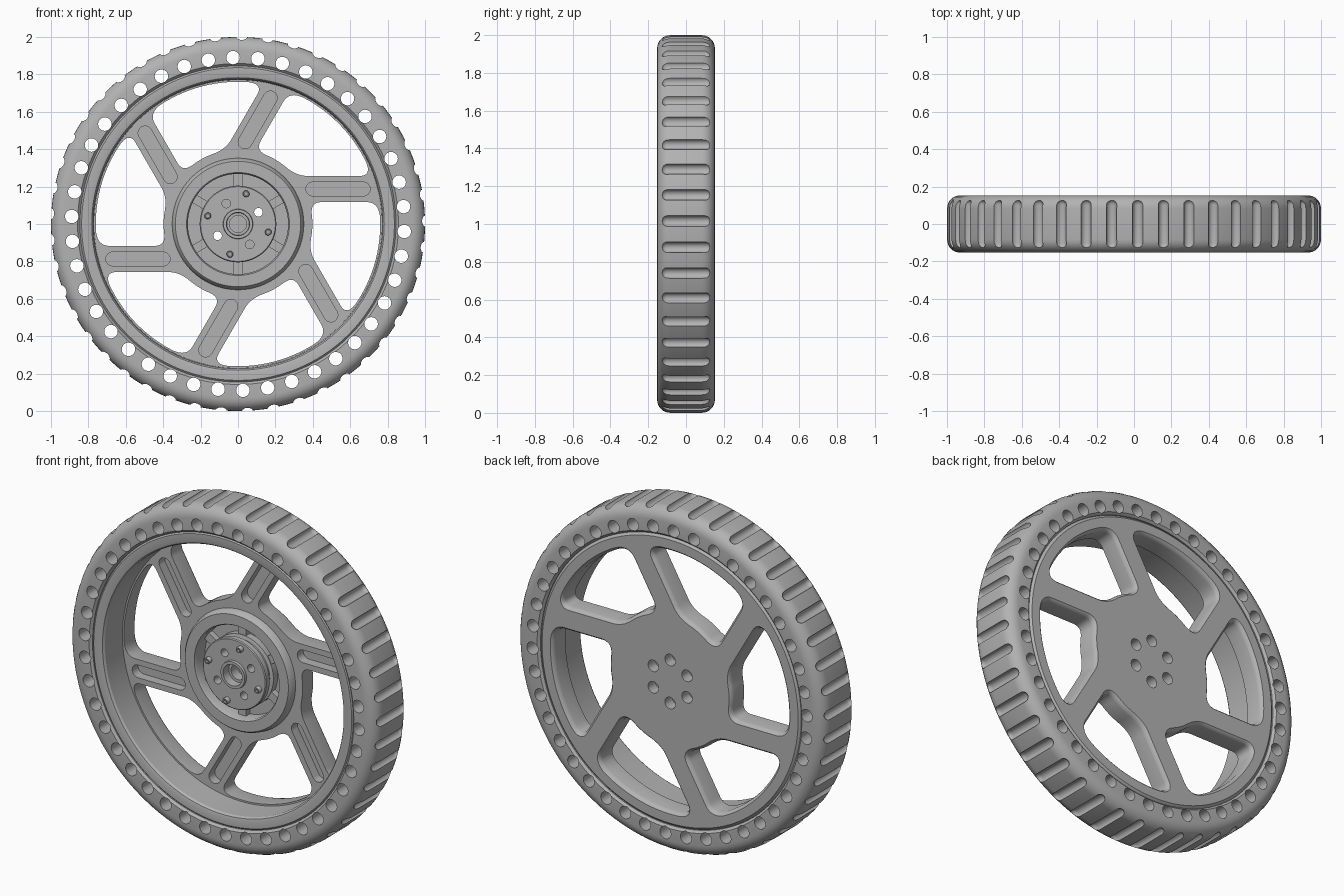
import bpy, bmesh
from math import sin, cos, pi, radians, sqrt, atan2
from mathutils import Vector

if "Cube" in bpy.data.objects:
    bpy.data.objects.remove(bpy.data.objects["Cube"])

grey = bpy.data.materials.new("mid grey")
grey.use_nodes = True
COLOUR = (0.45, 0.45, 0.45, 1)
grey.diffuse_color = COLOUR
grey.node_tree.nodes["Principled BSDF"].inputs["Base Color"].default_value = COLOUR

AXLE = 1.0  # height of the wheel centre


def loft(bm, rings, closed=False):
    """Skin a list of equal-length rings of (x, y, z) points."""
    rows = [[bm.verts.new(p) for p in ring] for ring in rings]
    n = len(rows[0])
    pairs = list(zip(rows, rows[1:]))
    if closed:
        pairs.append((rows[-1], rows[0]))
    for a, b in pairs:
        for i in range(n):
            j = (i + 1) % n
            bm.faces.new((a[i], a[j], b[j], b[i]))
    if not closed:
        bm.faces.new(rows[0])
        bm.faces.new(rows[-1])


def lathe(bm, profile, n, u=0, v=0, closed=False):
    """Turn (radius, y) points about an axis along y through (u, v)."""
    loft(bm, [[(u + r * cos(2 * pi * k / n), y, AXLE + v + r * sin(2 * pi * k / n))
               for k in range(n)] for r, y in profile], closed)


def prism(bm, outline, layers):
    """Stack an outline along y, growing it outwards by each layer's offset."""
    rings = []
    n = len(outline)
    for y, grow in layers:
        ring = []
        for i, p in enumerate(outline):
            t = (outline[(i + 1) % n] - outline[i - 1]).normalized()
            q = p + Vector((t.y, -t.x)) * grow
            ring.append((q.x, y, AXLE + q.y))
        rings.append(ring)
    loft(bm, rings)


def finish(name, bm, cutter=False):
    bmesh.ops.recalc_face_normals(bm, faces=bm.faces)
    mesh = bpy.data.meshes.new(name)
    bm.to_mesh(mesh)
    bm.free()
    obj = bpy.data.objects.new(name, mesh)
    bpy.context.scene.collection.objects.link(obj)
    mesh.materials.append(grey)
    obj.hide_render = cutter
    return obj


def select(obj):
    bpy.ops.object.select_all(action='DESELECT')
    obj.select_set(True)
    bpy.context.view_layer.objects.active = obj


def cut(obj, bm):
    cutter = finish("cutter", bm, True)
    mod = obj.modifiers.new("cut", 'BOOLEAN')
    mod.operation, mod.solver, mod.object = 'DIFFERENCE', 'EXACT', cutter
    select(obj)
    bpy.ops.object.modifier_apply(modifier=mod.name)
    bpy.data.objects.remove(cutter)


def smooth(obj):
    select(obj)
    bpy.ops.object.shade_smooth_by_angle(angle=radians(32))


def around(count, phase, radius):
    for k in range(count):
        a = radians(phase) + 2 * pi * k / count
        yield radius * cos(a), radius * sin(a)


def turned(points, a):
    return [Vector((p.x * cos(a) - p.y * sin(a), p.x * sin(a) + p.y * cos(a))) for p in points]


# Tyre: rounded section with through holes and scooped tread grooves
shoulder = [(0.93 + 0.07 * sin(t * pi / 12), 0.083 + 0.07 * cos(t * pi / 12)) for t in range(7)]
half = [(0.845, 0.14), (0.858, 0.153)] + shoulder
bm = bmesh.new()
lathe(bm, half + [(r, -y) for r, y in reversed(half)], 180, closed=True)
tyre = finish("tyre", bm)
bm = bmesh.new()
for u, v in around(42, 91.7, 0.89):
    lathe(bm, [(0.036, -0.3), (0.036, 0.3)], 20, u, v)
cap = [(0.028 * sin(t * pi / 10) + 0.0005, 0.102 + 0.028 * cos(t * pi / 10)) for t in range(6)]
for u, v in around(45, 0.9, 0.999):
    lathe(bm, cap + [(r, -y) for r, y in reversed(cap)], 16, u, v)
cut(tyre, bm)
smooth(tyre)

# Rim, web and hub: one turned body
BACK, SPOKE, HUB, FLOOR = 0.147, 0.03, -0.012, 0.075
bm = bmesh.new()
lathe(bm, [(0.001, BACK), (0.83, BACK), (0.846, 0.132), (0.846, -0.132), (0.836, -0.142),
           (0.795, -0.142), (0.782, -0.138), (0.774, -0.126), (0.77, SPOKE), (0.352, SPOKE),
           (0.345, 0), (0.335, HUB), (0.275, HUB), (0.268, 0), (0.268, FLOOR),
           (0.001, FLOOR)], 144)
wheel = finish("rim_and_spokes", bm)

# Window outline between two offset spokes, corners softened by averaging
OFFSET, HALF, R_IN, R_OUT = 0.187, 0.07, 0.40, 0.762
low, high = OFFSET - HALF, OFFSET + HALF
a_out, a_in = [atan2(low, sqrt(r * r - low * low)) for r in (R_OUT, R_IN)]
b_out, b_in = [atan2(high, sqrt(r * r - high * high)) - pi / 3 for r in (R_OUT, R_IN)]


def arc(r, a, b, n=40):
    return [Vector((r * cos(a + (b - a) * i / n), r * sin(a + (b - a) * i / n))) for i in range(n + 1)]


def resample(points, step):
    out = []
    for p, q in zip(points, points[1:] + points[:1]):
        n = max(1, round((q - p).length / step))
        out += [p.lerp(q, i / n) for i in range(n)]
    return out


raw = resample(arc(R_OUT, b_out, a_out) + arc(R_IN, a_in, b_in, 20), 0.012)
n, w = len(raw), 5
window = [sum((raw[(i + d) % n] for d in range(-w, w + 1)), Vector((0, 0))) / (2 * w + 1)
          for i in range(n)]

# Cut the windows, spoke pockets and rear bolt holes
pocket = [p + Vector((0.67, OFFSET)) for p in arc(0.037, -pi / 2, pi / 2, 12)]
pocket += [p + Vector((0.40, OFFSET)) for p in arc(0.037, pi / 2, 3 * pi / 2, 12)]
bm = bmesh.new()
for k in range(6):
    prism(bm, turned(window, k * pi / 3),
          [(-0.02, 0), (0.122, 0), (0.132, 0.003), (0.141, 0.009), (0.148, 0.017), (0.2, 0.017)])
    prism(bm, turned(pocket, k * pi / 3), [(-0.05, 0), (0.085, 0)])
for u, v in around(6, 30, 0.126):
    lathe(bm, [(0.034, 0.05), (0.034, 0.2)], 20, u, v)
cut(wheel, bm)
smooth(wheel)

# Pocket ribs between the hub ring and the mounting disc
bm = bmesh.new()
bar = [Vector(p) for p in ((0.17, -0.024), (0.272, -0.024), (0.272, 0.024), (0.17, 0.024))]
for k in range(6):
    prism(bm, turned(bar, radians(30 + 60 * k)), [(0.04, 0), (0.08, 0)])
finish("hub_ribs", bm)

# Mounting disc with a raised collar, blind bore and four holes
bm = bmesh.new()
lathe(bm, [(0.001, 0.08), (0.205, 0.08), (0.205, 0.035), (0.185, 0.03), (0.185, 0.005),
           (0.205, 0), (0.205, -0.03), (0.2, -0.035), (0.08, -0.035), (0.078, -0.05), (0.062, -0.05),
           (0.06, 0), (0.045, 0), (0.045, 0.06), (0.001, 0.06)], 64)
disc = finish("mounting_disc", bm)
bm = bmesh.new()
for u, v in around(4, 30, 0.126):
    lathe(bm, [(0.023, -0.1), (0.023, 0.2)], 20, u, v)
cut(disc, bm)
smooth(disc)

# Bolts on the disc
bm = bmesh.new()
for u, v in around(4, 75, 0.167):
    lathe(bm, [(0.018, -0.02), (0.018, -0.055), (0.015, -0.06), (0.009, -0.06), (0.009, -0.045)], 16, u, v)
smooth(finish("disc_bolts", bm))
